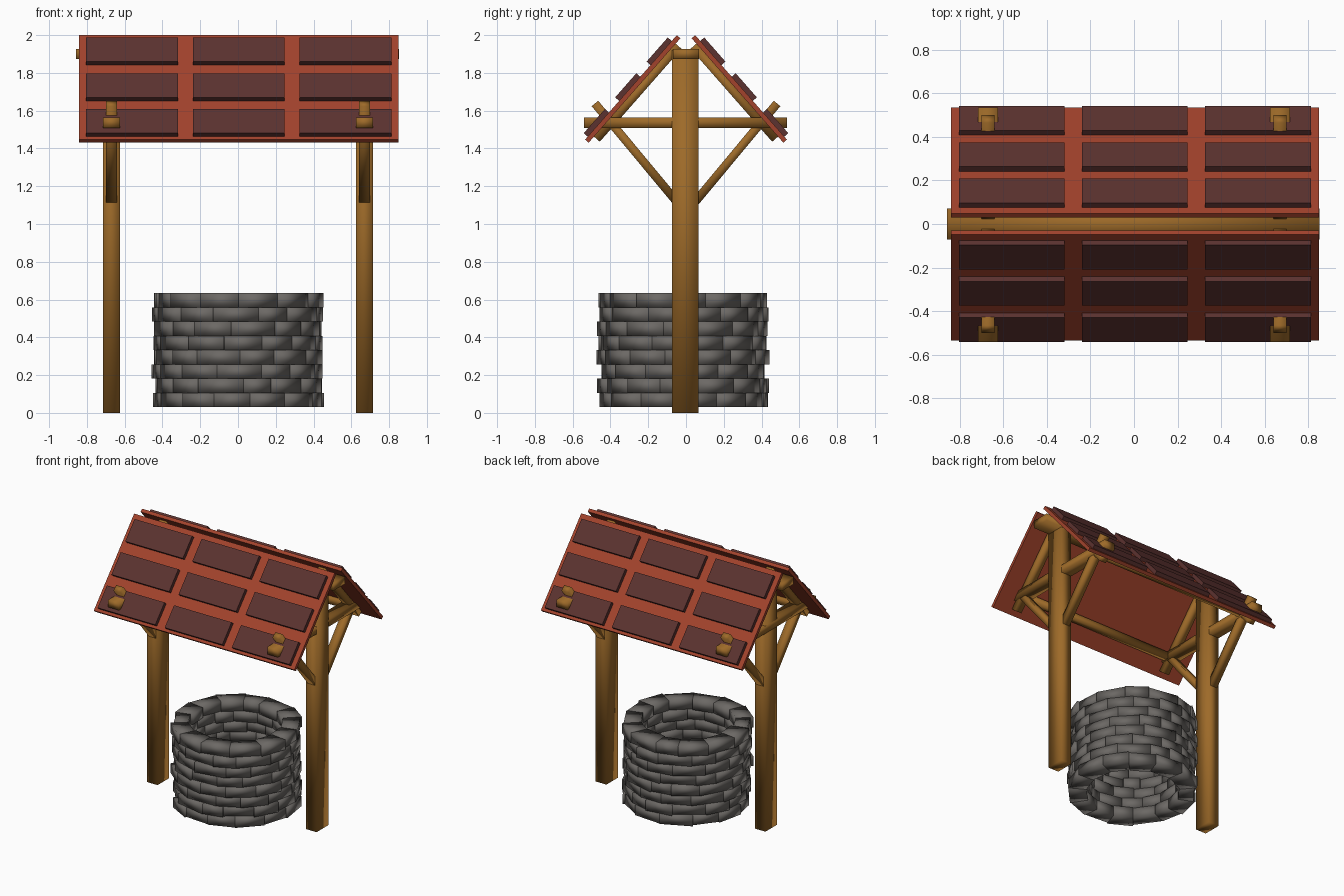
import bpy, bmesh, math, random
from mathutils import Vector, Matrix

if "Cube" in bpy.data.objects:
    bpy.data.objects.remove(bpy.data.objects["Cube"])

random.seed(4)


def material(name, rgb):
    m = bpy.data.materials.new(name)
    m.diffuse_color = (*rgb, 1)
    m.use_nodes = True
    m.node_tree.nodes["Principled BSDF"].inputs["Base Color"].default_value = m.diffuse_color
    return m


WOOD = material("wood", (0.34, 0.145, 0.022))
RED = material("roof_red", (0.36, 0.055, 0.025))
TILE = material("tile_dark_red", (0.105, 0.032, 0.029))
STONE = material("stone", (0.15, 0.14, 0.13))


def finish(name, bm, mat, smooth):
    bmesh.ops.recalc_face_normals(bm, faces=bm.faces)
    for f in bm.faces:
        f.smooth = smooth
    me = bpy.data.meshes.new(name)
    bm.to_mesh(me)
    bm.free()
    me.materials.append(mat)
    ob = bpy.data.objects.new(name, me)
    bpy.context.collection.objects.link(ob)
    return ob


def box(name, centre, size, mat, tilt=0.0, smooth=True):
    """Box of given size, tilted about the x axis."""
    bm = bmesh.new()
    M = (Matrix.Translation(centre) @ Matrix.Rotation(tilt, 4, 'X')
         @ Matrix.Diagonal((*size, 1)))
    bmesh.ops.create_cube(bm, size=1, matrix=M)
    return finish(name, bm, mat, smooth)


def strut(name, x, a, b, width, depth):
    """Sloping timber between two (y, z) points."""
    dy, dz = b[0] - a[0], b[1] - a[1]
    box(name, (x, (a[0] + b[0]) / 2, (a[1] + b[1]) / 2),
        (width, math.hypot(dy, dz), depth), WOOD, math.atan2(dz, dy))


# Stone well: courses of wedge-shaped blocks
COURSES, BLOCKS = 8, 14
Z0, H = 0.03, 0.0755
bm = bmesh.new()
for c in range(COURSES):
    base = (0.5 * (c % 2) + random.uniform(-0.15, 0.15)) * math.tau / BLOCKS
    cuts = [base + (i + random.uniform(-0.16, 0.16)) * math.tau / BLOCKS
            for i in range(BLOCKS)]
    cuts.append(cuts[0] + math.tau)
    for i in range(BLOCKS):
        ro = 0.447 + random.uniform(-0.012, 0.012)
        ri = 0.325 + random.uniform(-0.012, 0.012)
        v = [bm.verts.new((r * math.cos(t), r * math.sin(t) - 0.015, z))
             for z in (Z0 + c * H, Z0 + (c + 1) * H)
             for r, t in ((ri, cuts[i]), (ro, cuts[i]),
                          (ro, cuts[i + 1]), (ri, cuts[i + 1]))]
        for f in ((3, 2, 1, 0), (4, 5, 6, 7), (0, 1, 5, 4),
                  (1, 2, 6, 5), (2, 3, 7, 6), (3, 0, 4, 7)):
            bm.faces.new([v[k] for k in f])
finish("stone_well", bm, STONE, True)

# Roof slope geometry for the +y side: d runs down the slope, n points outward
ANG = math.radians(48.7)
d = Vector((0, math.cos(ANG), -math.sin(ANG)))
n = Vector((0, math.sin(ANG), math.cos(ANG)))
MID = Vector((0, 0.282, 1.715))


def flip(v, s):
    return Vector((v.x, v.y * s, v.z))


for s, side in ((1, "back"), (-1, "front")):
    # Roof board
    box(f"roof_board_{side}", flip(MID, s) + Vector((0.004, 0, 0)),
        (1.69, 0.736, 0.025), RED, -ANG * s, False)
    # Three rows of three raised tiles
    for r in range(3):
        for c in range(3):
            p = MID + d * (0.01 + 0.252 * (r - 1)) + n * 0.024
            p.x = 0.004 + 0.565 * (c - 1)
            box(f"roof_tile_{side}_{r}_{c}", flip(p, s),
                (0.485, 0.17, 0.033), TILE, -ANG * s, False)
    # Long purlin joining the two frames
    box(f"purlin_{side}", (0, 0.4 * s, 1.535), (1.36, 0.045, 0.05), WOOD)

# Ridge beam
box("ridge_beam", (-0.003, 0, 1.9), (1.71, 0.14, 0.055), WOOD)

# Two timber end frames
for x, end in ((-0.67, "left"), (0.67, "right")):
    box(f"post_{end}", (x, -0.005, 0.96), (0.09, 0.14, 1.92), WOOD)
    box(f"cross_beam_{end}", (x, -0.003, 1.537), (0.09, 1.075, 0.056), WOOD)
    for s, side in ((1, "back"), (-1, "front")):
        # Brace from the post up through the roof
        strut(f"brace_{end}_{side}", x, (0.03 * s, 1.095),
              (0.482 * s, 1.638), 0.06, 0.045)
        # Rafter under the roof board
        a = MID - d * 0.33 - n * 0.031
        b = MID + d * 0.325 - n * 0.031
        strut(f"rafter_{end}_{side}", x, (a.y * s, a.z), (b.y * s, b.z), 0.06, 0.045)
